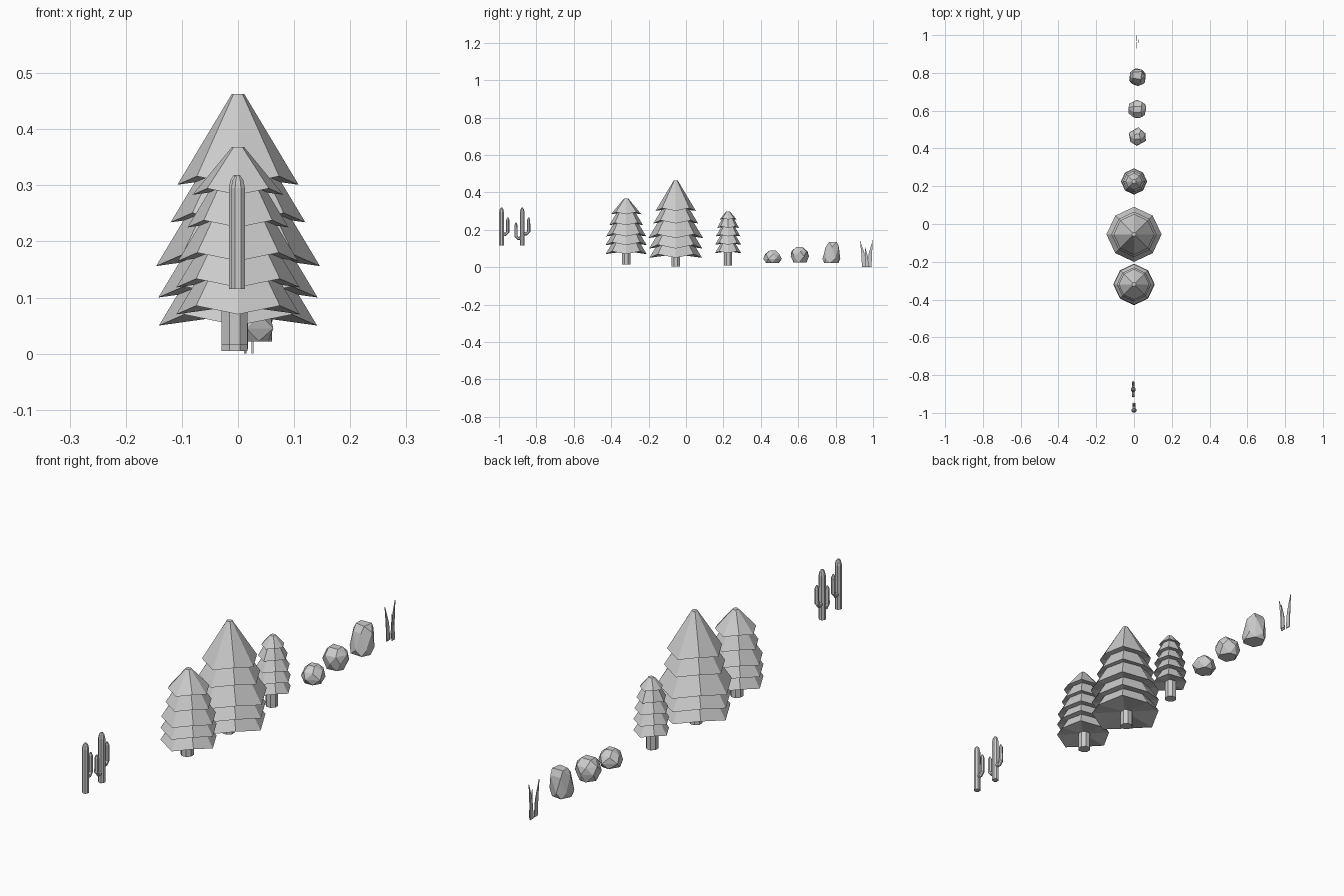
import bpy, bmesh, math, random
from mathutils import Vector

random.seed(4)
if "Cube" in bpy.data.objects:
    bpy.data.objects.remove(bpy.data.objects["Cube"])

stone_grey = bpy.data.materials.new("plain grey")
stone_grey.use_nodes = True
GREY = (0.6, 0.6, 0.6, 1)
stone_grey.diffuse_color = GREY
stone_grey.node_tree.nodes["Principled BSDF"].inputs["Base Color"].default_value = GREY


def finish(name, bm):
    bmesh.ops.recalc_face_normals(bm, faces=bm.faces)
    mesh = bpy.data.meshes.new(name)
    bm.to_mesh(mesh)
    bm.free()
    mesh.materials.append(stone_grey)
    obj = bpy.data.objects.new(name, mesh)
    bpy.context.collection.objects.link(obj)
    return obj


def bridge(bm, lower, upper):
    n = len(lower)
    for i in range(n):
        j = (i + 1) % n
        bm.faces.new((lower[i], lower[j], upper[j], upper[i]))


def tube(bm, path, radii, sides=8):
    """Capped tube along a path lying in a plane of constant x."""
    pts = [Vector(p) for p in path]
    side = Vector((1, 0, 0))
    rings = []
    for i, p in enumerate(pts):
        along = (pts[min(i + 1, len(pts) - 1)] - pts[max(i - 1, 0)]).normalized()
        across = along.cross(side)
        ring = []
        for k in range(sides):
            a = math.tau * (k + 0.5) / sides
            ring.append(bm.verts.new(p + radii[i] * (side * math.cos(a) + across * math.sin(a))))
        rings.append(ring)
    for lower, upper in zip(rings, rings[1:]):
        bridge(bm, lower, upper)
    bm.faces.new(rings[0])
    bm.faces.new(rings[-1])


# Conifers: drooping eight-sided skirts stacked over a trunk
def tier(bm, y, z_low, r_low, z_top, r_top, droop):
    rim, crown = [], []
    for k in range(8):
        a = math.tau * k / 8
        c, s = math.cos(a), math.sin(a)
        r = r_low * (0.96 if k % 2 else 1)
        z = z_low + (droop if k % 2 else 0)
        rim.append(bm.verts.new((r * c, y + r * s, z)))
        crown.append(bm.verts.new((r_top * c, y + r_top * s, z_top)))
    bridge(bm, rim, crown)
    bm.faces.new(crown)
    hub = bm.verts.new((0, y, z_low + droop))
    for k in range(8):
        bm.faces.new((rim[k], hub, rim[(k + 1) % 8]))


def conifer(name, y, base, top, trunk_x, trunk_r, tiers):
    bm = bmesh.new()
    tube(bm, [(trunk_x, y, base), (trunk_x, y, tiers[0][0] + 0.05)], [trunk_r] * 2)
    finish(name + "_trunk", bm)
    bm = bmesh.new()
    for i, (z, r) in enumerate(tiers):
        if i == len(tiers) - 1:
            z_top, r_top = top, 0.011
        else:
            z_top = tiers[i + 1][0] + 0.035
            r_top = max(0.015, r - 0.6 * (z_top - z))
        tier(bm, y, z, r, z_top, r_top, 0.14 * r)
    finish(name + "_foliage", bm)


conifer("medium_conifer", -0.32, 0.015, 0.368, -0.006, 0.025,
        [(0.07, 0.11), (0.118, 0.11), (0.165, 0.107), (0.225, 0.09), (0.283, 0.081)])
conifer("large_conifer", -0.055, 0.005, 0.463, -0.006, 0.025,
        [(0.05, 0.141), (0.1, 0.142), (0.156, 0.146), (0.234, 0.12), (0.301, 0.108)])
conifer("small_conifer", 0.225, 0.008, 0.297, -0.004, 0.024,
        [(0.075, 0.07), (0.12, 0.07), (0.165, 0.066), (0.21, 0.058), (0.255, 0.045)])


# Cacti: rounded column with upturned arms
def cactus(name, x, y, arms):
    bm = bmesh.new()
    tube(bm, [(x, y, z) for z in (0.115, 0.295, 0.31, 0.318)], [0.0135, 0.0135, 0.01, 0.004])
    for reach, z, tip in arms:
        e = y + reach
        tube(bm, [(x, y, z + 0.01), (x, y + reach * 0.65, z + 0.008), (x, e, z + 0.02),
                  (x, e, tip - 0.012), (x, e, tip)],
             [0.008, 0.009, 0.009, 0.008, 0.003], 6)
    finish(name, bm)


cactus("front_cactus", 0, -0.986, [(0.033, 0.168, 0.267)])
cactus("rear_cactus", -0.004, -0.876, [(-0.033, 0.146, 0.238), (0.035, 0.17, 0.266)])


# Boulders: faceted hulls around uneven rings
def boulder(name, y, half, rings, lean=0):
    bm = bmesh.new()
    for i, (f, z) in enumerate(rings):
        count = 6 if f > 0.7 else 4
        for k in range(count):
            a = math.tau * (k + 0.5 * (i % 2) + random.uniform(-0.15, 0.15)) / count
            r = f * half * random.uniform(0.94, 1.06)
            bm.verts.new((0.018 + r * math.cos(a),
                          y + r * math.sin(a) + lean * (z - rings[0][1]), z))
    hull = bmesh.ops.convex_hull(bm, input=bm.verts)
    loose = {g for g in hull["geom_interior"] if isinstance(g, bmesh.types.BMVert)}
    bmesh.ops.delete(bm, geom=list(loose), context="VERTS")
    bmesh.ops.dissolve_limit(bm, angle_limit=0.15, verts=bm.verts, edges=bm.edges)
    finish(name, bm)


boulder("low_boulder", 0.462, 0.048, [(0.8, 0.022), (1, 0.045), (0.85, 0.07), (0.4, 0.09)])
boulder("round_boulder", 0.608, 0.051, [(0.75, 0.024), (1, 0.058), (0.9, 0.085), (0.5, 0.108)])
boulder("tall_boulder", 0.774, 0.049, [(0.9, 0.022), (1, 0.045), (0.82, 0.11), (0.6, 0.135)], 0.12)


# Grass tuft: thin tapering blades
def blade(name, x, base_y, mid_y, tip_y, height, width):
    bm = bmesh.new()
    outline = [(base_y - width / 2, 0), (base_y + width / 2, 0),
               (mid_y + width * 0.4, height * 0.5), (tip_y, height),
               (mid_y - width * 0.4, height * 0.5)]
    near = [bm.verts.new((x - 0.0015, y, z)) for y, z in outline]
    far = [bm.verts.new((x + 0.0015, y, z)) for y, z in outline]
    bm.faces.new(near)
    bm.faces.new(far)
    bridge(bm, near, far)
    finish(name, bm)


blade("front_grass_blade", 0.014, 0.952, 0.946, 0.93, 0.145, 0.022)
blade("middle_grass_blade", 0.026, 0.967, 0.965, 0.957, 0.11, 0.02)
blade("rear_grass_blade", 0.012, 0.981, 0.986, 0.999, 0.148, 0.022)
